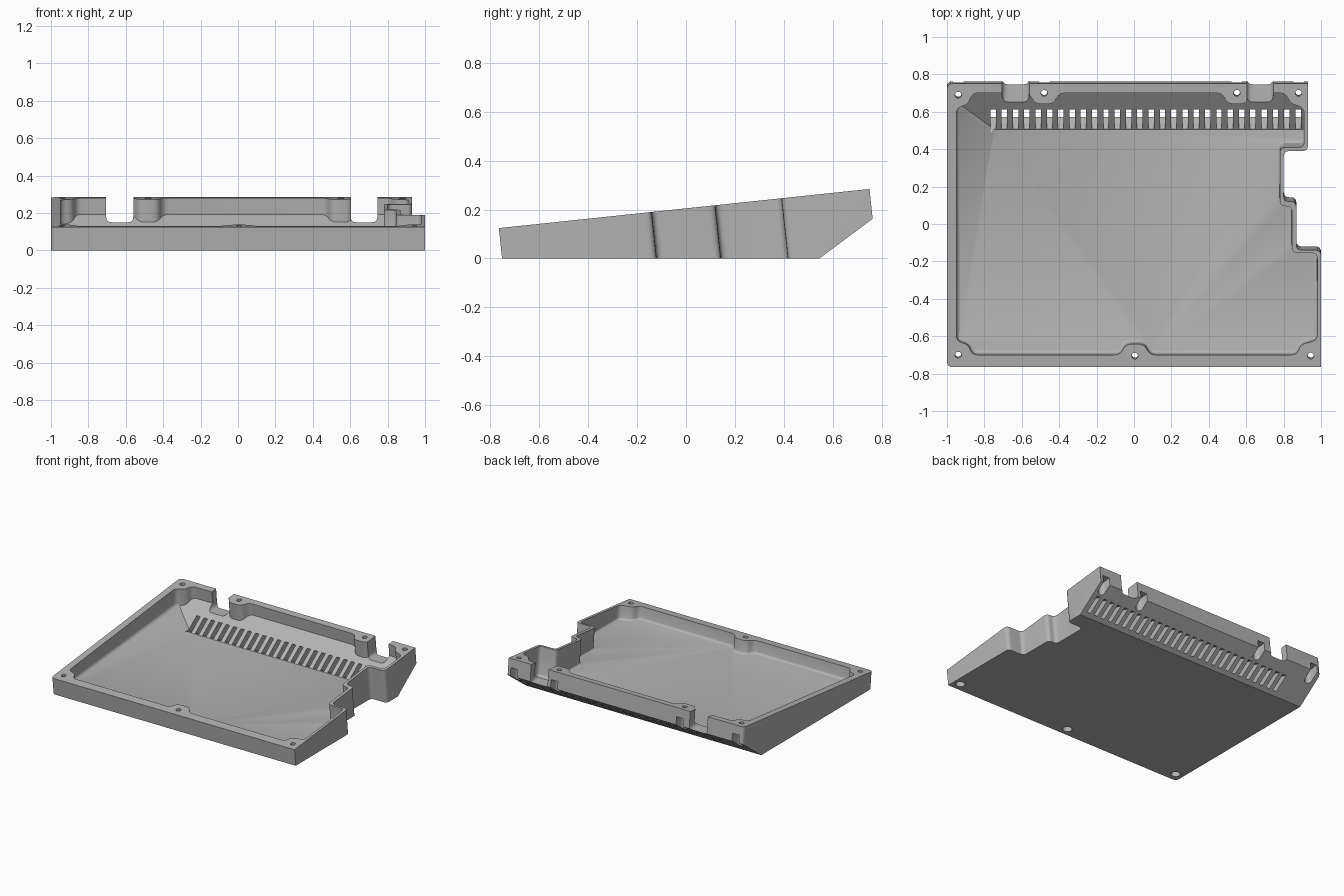
import bpy, bmesh, math
from mathutils import Vector

cube = bpy.data.objects.get("Cube")
if cube:
    bpy.data.objects.remove(cube, do_unlink=True)

SLOPE = 0.1056                                   # tilt of the rim plane
AXIS = Vector((0, -SLOPE, 1)).normalized()       # walls stand square to the rim
FLOOR = 0.04
BACK_NORMAL = Vector((0, 0.16, -0.215)).normalized()


def arc(cx, cy, r, a0, a1, n):
    angles = [math.radians(a0 + (a1 - a0) * i / n) for i in range(n + 1)]
    return [(cx + r * math.cos(a), cy + r * math.sin(a)) for a in angles]


def bump(x, y, side):
    """Screw boss standing out from a straight wall."""
    return [(x - side * 0.08, y), (x - side * 0.05, y + side * 0.058),
            (x + side * 0.05, y + side * 0.058), (x + side * 0.08, y)]


def rounded(points, r, sharp=lambda p: False):
    """Round the corners of a 2D outline."""
    out = []
    for i, p in enumerate(points):
        p = Vector(p)
        if sharp(p):
            out.append(p)
            continue
        a = Vector(points[i - 1]) - p
        b = Vector(points[(i + 1) % len(points)]) - p
        s = p + a.normalized() * min(r, a.length * 0.48)
        e = p + b.normalized() * min(r, b.length * 0.48)
        for k in range(5):
            t = k / 4
            out.append(s * (1 - t) ** 2 + p * 2 * t * (1 - t) + e * t * t)
    return out


def extrude(bm, points, vector):
    """Closed solid from a flat outline moved along a vector."""
    start = [bm.verts.new(p) for p in points]
    end = [bm.verts.new(Vector(p) + vector) for p in points]
    bm.faces.new(start)
    bm.faces.new(end[::-1])
    for i in range(len(points)):
        bm.faces.new((start[i], start[i - 1], end[i - 1], end[i]))


def prism(bm, outline, top, depth):
    """Extrude a plan outline square to the rim plane."""
    base = [Vector((x, y, 0.205 + SLOPE * y)) + AXIS * top for x, y in outline]
    extrude(bm, base, -AXIS * depth)


def trim(bm, point, normal):
    """Remove everything on the normal's side of a plane and cap the cut."""
    geom = bm.verts[:] + bm.edges[:] + bm.faces[:]
    bmesh.ops.bisect_plane(bm, geom=geom, plane_co=point, plane_no=normal, clear_outer=True)
    bmesh.ops.edgeloop_fill(bm, edges=[e for e in bm.edges if e.is_boundary])
    bmesh.ops.recalc_face_normals(bm, faces=bm.faces[:])
    bm.normal_update()


def make(name, bm):
    bmesh.ops.recalc_face_normals(bm, faces=bm.faces[:])
    mesh = bpy.data.meshes.new(name)
    bm.to_mesh(mesh)
    bm.free()
    ob = bpy.data.objects.new(name, mesh)
    bpy.context.scene.collection.objects.link(ob)
    return ob


# Outer shell: stepped right-hand side, flat underside, raked back
outer = [(-1, -0.765), (1, -0.765), (1, -0.14), (0.868, -0.14), (0.868, 0.12),
         (0.80, 0.12), (0.80, 0.39), (0.93, 0.39), (0.93, 0.75), (-1, 0.75)]
bm = bmesh.new()
prism(bm, rounded(outer, 0.03, lambda p: p.x > 0.5 and abs(p.y) > 0.7), 0, 0.6)
trim(bm, Vector((0, 0, 0)), Vector((0, 0, -1)))
trim(bm, Vector((0, 0.545, 0)), BACK_NORMAL)
tray = make("tray_shell", bm)

# Cavity: wall line with screw bosses standing inwards
inner = ([(-0.95, -0.625), (-0.885, -0.645), (-0.865, -0.70)]
         + bump(0.005, -0.70, 1)
         + [(0.87, -0.70), (0.89, -0.645), (0.98, -0.62),
            (0.98, -0.155), (0.845, -0.155), (0.845, 0.095), (0.78, 0.095),
            (0.78, 0.41), (0.91, 0.41), (0.91, 0.62), (0.835, 0.645), (0.81, 0.70)]
         + bump(0.55, 0.70, -1)
         + bump(-0.48, 0.70, -1)
         + [(-0.865, 0.70), (-0.885, 0.64), (-0.95, 0.62)])
bm = bmesh.new()
prism(bm, rounded(inner, 0.03), 0.1, 0.7)
trim(bm, Vector((0, 0, FLOOR)), Vector((0, 0, -1)))
trim(bm, Vector((0, 0.505, FLOOR)), BACK_NORMAL)
front, bend = Vector((-0.945, -0.64, FLOOR)), Vector((-0.745, 0.505, FLOOR))
rise = Vector((-0.945, 0.65, 0.148))
trim(bm, front, -(bend - front).cross(rise - front).normalized())

# Fillet where the floor meets the walls
low = [e for e in bm.edges if len(e.link_faces) == 2
       and min(f.normal.z for f in e.link_faces) < -0.85
       and max(f.normal.z for f in e.link_faces) > -0.3]
bmesh.ops.bevel(bm, geom=low, offset=0.015, segments=3, profile=0.5, affect='EDGES')
cutters = [make("cavity_cutter", bm)]

# Row of vent slots through the raked back
bm = bmesh.new()
cut = Vector((0, 0.95, -0.3))
lower, upper = Vector((0, 0.507, 0.042)), Vector((0, 0.612, 0.12))
for i in range(28):
    shift = Vector((-0.768 + i * 0.0604, 0, 0))
    side = [lower - cut * 0.05, lower + cut * 0.12, upper + cut * 0.12, upper - cut * 0.05]
    extrude(bm, [p + shift for p in side], Vector((0.029, 0, 0)))
cutters.append(make("vent_cutter", bm))

# Cable notches in the back rim
bm = bmesh.new()
for x0, x1 in ((-0.705, -0.56), (0.603, 0.745)):
    shape = rounded([(x0, 0.15), (x1, 0.15), (x1, 0.5), (x0, 0.5)], 0.03)
    extrude(bm, [(x, 0.62, z) for x, z in shape], Vector((0, 0.3, 0)))
cutters.append(make("notch_cutter", bm))

# Screw holes, with round recesses below and nut pockets open to the back
holes = [(-0.94, -0.70), (0.005, -0.705), (0.945, -0.705),
         (-0.94, 0.69), (-0.48, 0.70), (0.55, 0.70), (0.88, 0.70)]
shafts, pockets = bmesh.new(), bmesh.new()
for x, y in holes:
    prism(shafts, arc(x, y, 0.017, 0, 345, 23), 0.1, 0.6)
    if y < 0:
        prism(pockets, arc(x, y, 0.032, 0, 337.5, 15), -0.075, 0.4)
    else:
        half = arc(x, y, 0.028, 180, 360, 8)
        prism(pockets, half + [(x + 0.028, 0.9), (x - 0.028, 0.9)], -0.065, 0.4)
cutters += [make("screw_cutter", shafts), make("pocket_cutter", pockets)]

# Cut the shell and drop the cutters
for c in cutters:
    c.hide_render = True
    mod = tray.modifiers.new(c.name, 'BOOLEAN')
    mod.operation, mod.solver, mod.object = 'DIFFERENCE', 'EXACT', c
bpy.context.view_layer.update()
result = bpy.data.meshes.new_from_object(tray.evaluated_get(bpy.context.evaluated_depsgraph_get()))
tray.modifiers.clear()
tray.data = result
for c in cutters:
    bpy.data.objects.remove(c, do_unlink=True)

# Single grey plastic
mat = bpy.data.materials.new("grey_plastic")
mat.use_nodes = True
grey = (0.45, 0.45, 0.45, 1)
mat.diffuse_color = grey
mat.node_tree.nodes["Principled BSDF"].inputs["Base Color"].default_value = grey
tray.data.materials.clear()
tray.data.materials.append(mat)

bpy.ops.object.select_all(action='DESELECT')
tray.select_set(True)
bpy.context.view_layer.objects.active = tray
bpy.ops.object.shade_smooth_by_angle(angle=math.radians(30))
